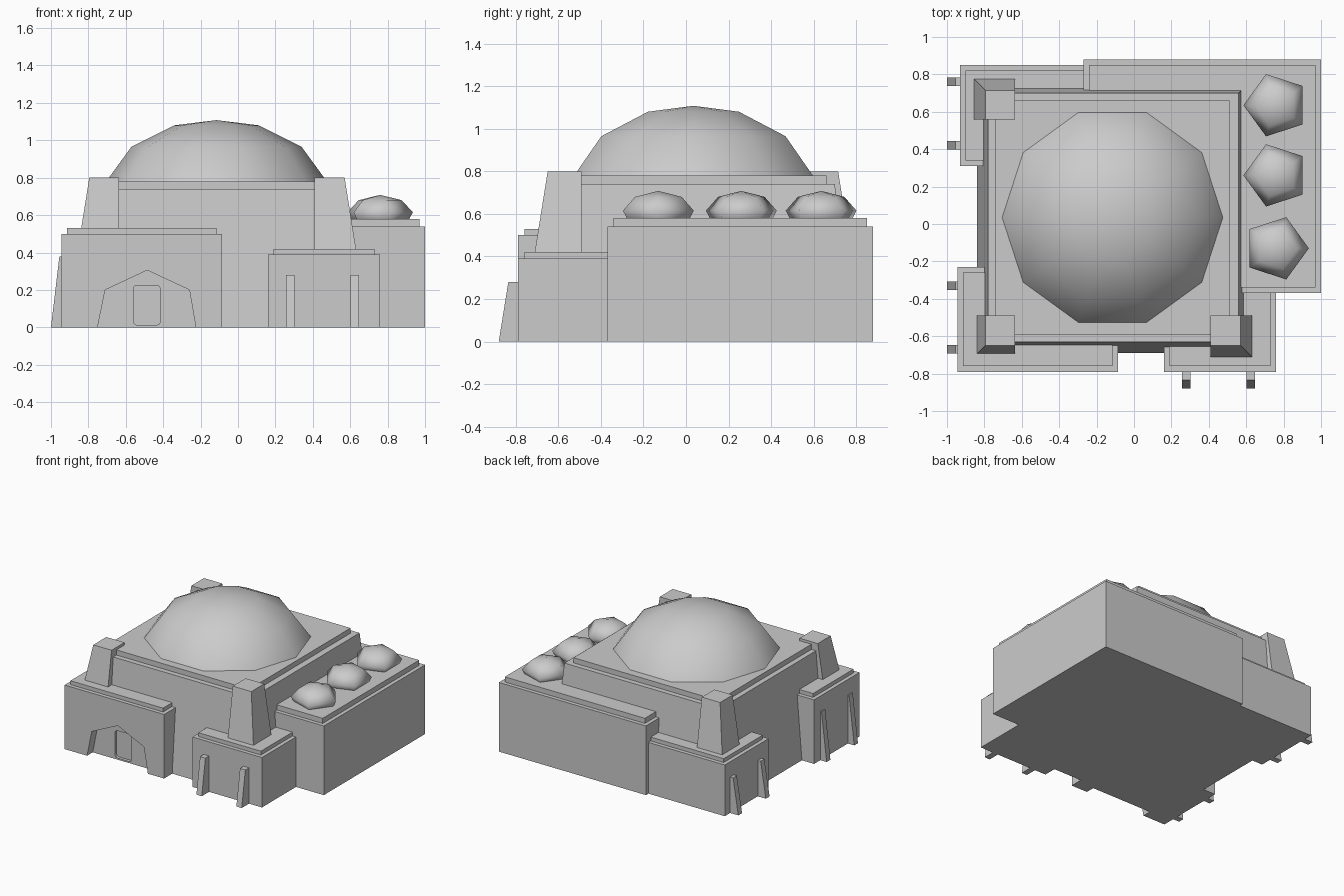
import bpy, bmesh
from math import pi, cos, sin

old = bpy.data.objects.get("Cube")
if old:
    bpy.data.objects.remove(old, do_unlink=True)

GREY = (0.6, 0.6, 0.6, 1.0)
stone = bpy.data.materials.new("grey_stone")
stone.use_nodes = True
stone.diffuse_color = GREY
bsdf = next(n for n in stone.node_tree.nodes if n.type == 'BSDF_PRINCIPLED')
bsdf.inputs["Base Color"].default_value = GREY


def finish(name, bm):
    bmesh.ops.recalc_face_normals(bm, faces=bm.faces)
    mesh = bpy.data.meshes.new(name)
    bm.to_mesh(mesh)
    bm.free()
    mesh.materials.append(stone)
    obj = bpy.data.objects.new(name, mesh)
    bpy.context.collection.objects.link(obj)
    return obj


def frustum(name, low, z0, high, z1):
    """Block between two rectangles given as (x0, x1, y0, y1)."""
    bm = bmesh.new()
    rings = []
    for (x0, x1, y0, y1), z in ((low, z0), (high, z1)):
        rings.append([bm.verts.new((x, y, z))
                      for x, y in ((x0, y0), (x1, y0), (x1, y1), (x0, y1))])
    a, b = rings
    bm.faces.new(a)
    bm.faces.new(b)
    for i in range(4):
        j = (i + 1) % 4
        bm.faces.new((a[i], a[j], b[j], b[i]))
    return finish(name, bm)


def block(name, rect, z0, z1):
    return frustum(name, rect, z0, rect, z1)


def wing(name, rect, height, slab_top, inset=0.03):
    """Side building with a slightly smaller roof slab."""
    x0, x1, y0, y1 = rect
    body = block(name, rect, 0, height)
    block(name + "_roof", (x0 + inset, x1 - inset, y0 + inset, y1 - inset), height, slab_top)
    return body


def dome(name, centre, profile, sides, turn=0.0):
    """Smooth dome from (radius, z) rings and a pole point."""
    bm = bmesh.new()
    rings = [[bm.verts.new((centre[0] + r * cos(turn + 2 * pi * i / sides),
                            centre[1] + r * sin(turn + 2 * pi * i / sides), z))
              for i in range(sides)] for r, z in profile[:-1]]
    pole = bm.verts.new((*centre, profile[-1][1]))
    for i in range(sides):
        j = (i + 1) % sides
        for a, b in zip(rings, rings[1:]):
            bm.faces.new((a[i], a[j], b[j], b[i]))
        bm.faces.new((rings[-1][i], rings[-1][j], pole))
    for f in bm.faces:
        f.smooth = True
    return finish(name, bm)


def prism(name, outline, y0, y1):
    """Extrude an (x, z) outline along y."""
    bm = bmesh.new()
    face = bm.faces.new([bm.verts.new((x, y0, z)) for x, z in outline])
    moved = bmesh.ops.extrude_face_region(bm, geom=[face])["geom"]
    bmesh.ops.translate(bm, vec=(0, y1 - y0, 0),
                        verts=[v for v in moved if isinstance(v, bmesh.types.BMVert)])
    return finish(name, bm)


def cut(target, cutter):
    mod = target.modifiers.new("cut", 'BOOLEAN')
    mod.operation = 'DIFFERENCE'
    mod.solver = 'EXACT'
    mod.object = cutter
    cutter.hide_render = True
    cutter.hide_set(True)


# Tapered main hall with roof slab and large dome
frustum("main_hall", (-0.84, 0.62, -0.69, 0.76), 0, (-0.78, 0.56, -0.63, 0.70), 0.74)
block("main_roof", (-0.74, 0.51, -0.59, 0.66), 0.74, 0.78)
dome("main_dome", (-0.115, 0.035),
     [(0.61, 0.74), (0.59, 0.78), (0.455, 0.965), (0.225, 1.08), (0, 1.108)], 10)

# Corner wings and the large side wing
entrance = wing("entrance_wing", (-0.945, -0.085, -0.79, -0.23), 0.50, 0.53)
wing("front_left_wing", (0.16, 0.76, -0.79, -0.30), 0.39, 0.42)
wing("back_right_wing", (-0.93, -0.15, 0.31, 0.85), 0.40, 0.43)
wing("side_wing", (-0.27, 1.0, -0.37, 0.88), 0.54, 0.58)

# Arched entrance recess with a shallow rounded doorway
arch = prism("arch_cutter", [(-0.755, -0.02), (-0.71, 0.2), (-0.485, 0.305),
                             (-0.26, 0.2), (-0.222, -0.02)], -0.85, -0.72)
cut(entrance, arch)
x0, x1, z0, z1, c = -0.56, -0.415, 0.012, 0.225, 0.02
corners = [(x0 + c, z0, -pi / 2), (x0, z0 + c, pi)]
door_outline = []
for cx, cz, start in ((x1 - c, z0 + c, -pi / 2), (x1 - c, z1 - c, 0),
                      (x0 + c, z1 - c, pi / 2), (x0 + c, z0 + c, pi)):
    for k in range(3):
        a = start + k * pi / 4
        door_outline.append((cx + c * cos(a), cz + c * sin(a)))
cut(entrance, prism("door_cutter", door_outline, -0.84, -0.697))

# Corner towers: inner faces upright, outer faces sloping
for name, sx, sy, outer_x, outer_y, inner_x, inner_y in (
        ("front_right_tower", -1, -1, -0.795, -0.65, -0.637, -0.49),
        ("front_left_tower", 1, -1, 0.57, -0.65, 0.41, -0.49),
        ("back_right_tower", -1, 1, -0.795, 0.715, -0.637, 0.56)):
    def rect(z):
        flare = 0.16 * (0.8 - z)
        xs = sorted((inner_x, outer_x + sx * flare))
        ys = sorted((inner_y, outer_y + sy * flare))
        return (*xs, *ys)
    frustum(name, rect(0.36), 0.36, rect(0.8), 0.8)

# Row of small domes on the side wing
for i, (y, turn) in enumerate(((0.635, pi), (0.26, pi), (-0.13, 0))):
    dome(f"small_dome_{i + 1}", (0.76, y),
         [(0.15, 0.57), (0.175, 0.615), (0.115, 0.68), (0, 0.708)], 5, turn)

# Sloping buttresses on the front and on the right side
for i, x in enumerate((0.28, 0.625)):
    frustum(f"front_buttress_{i + 1}", (x - 0.023, x + 0.023, -0.88, -0.77), 0,
            (x - 0.023, x + 0.023, -0.835, -0.77), 0.28)
for i, (y, h) in enumerate(((-0.67, 0.38), (-0.33, 0.38), (0.42, 0.28), (0.76, 0.28))):
    frustum(f"side_buttress_{i + 1}", (-1.0, -0.91, y - 0.023, y + 0.023), 0,
            (-0.955, -0.91, y - 0.023, y + 0.023), h)
